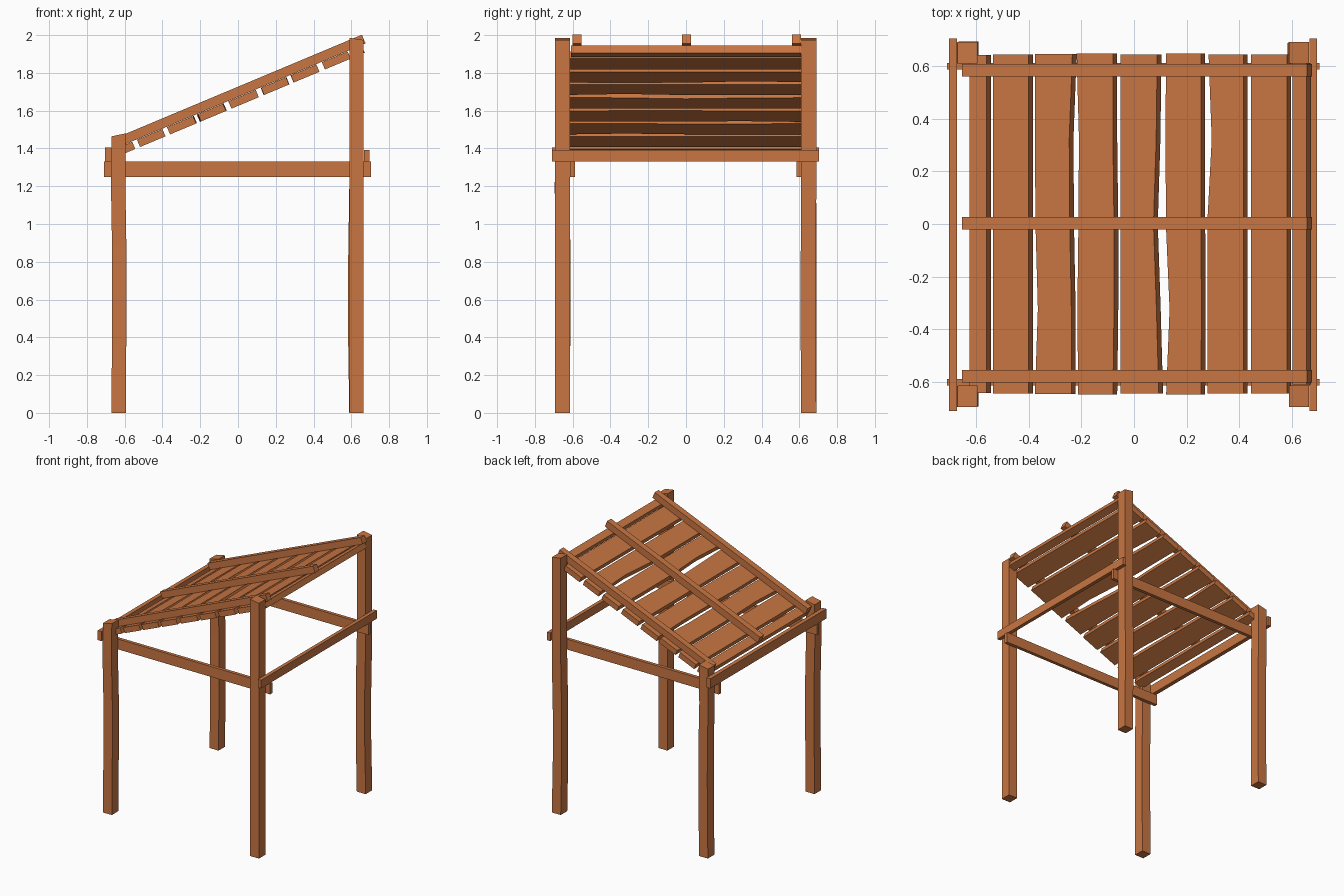
import bpy, bmesh, math

if "Cube" in bpy.data.objects:
    bpy.data.objects.remove(bpy.data.objects["Cube"])

wood = bpy.data.materials.new("wood")
wood.diffuse_color = (0.58, 0.18, 0.055, 1)
wood.use_nodes = True
wood.node_tree.nodes["Principled BSDF"].inputs["Base Color"].default_value = wood.diffuse_color

SLOPE = math.radians(22.75)
C, S, T = math.cos(SLOPE), math.sin(SLOPE), math.tan(SLOPE)


def loft(name, sections):
    """Solid timber through a list of four-corner cross sections."""
    bm = bmesh.new()
    rings = [[bm.verts.new(p) for p in sec] for sec in sections]
    for a, b in zip(rings, rings[1:]):
        for i in range(4):
            j = (i + 1) % 4
            bm.faces.new((a[i], a[j], b[j], b[i]))
    bm.faces.new(rings[0][::-1])
    bm.faces.new(rings[-1])
    bmesh.ops.recalc_face_normals(bm, faces=bm.faces)
    me = bpy.data.meshes.new(name)
    bm.to_mesh(me)
    bm.free()
    me.materials.append(wood)
    ob = bpy.data.objects.new(name, me)
    bpy.context.collection.objects.link(ob)
    return ob


def box(name, x0, x1, y0, y1, z0, z1):
    return loft(name, [[(x0, y0, z), (x1, y0, z), (x1, y1, z), (x0, y1, z)]
                       for z in (z0, z1)])


# Corner posts, slightly bowed, with gently uneven tops
def post(name, cx, cy, h, bow, tilt):
    secs = []
    for f, b in zip((0, 0.2, 0.4, 0.6, 0.8, 1), bow):
        x0, x1 = cx - 0.039 + b, cx + 0.037 + b
        y0, y1 = cy - 0.04 + b / 2, cy + 0.04 + b / 2
        k = tilt if f == 1 else 0
        z = f * h
        secs.append([(x0, y0, z - k), (x1, y0, z + k), (x1, y1, z + k), (x0, y1, z - k)])
    loft(name, secs)


for side, sy in (("front", -1), ("back", 1)):
    y = -0.654 if sy < 0 else 0.65
    post("low_post_" + side, -0.631, y, 1.472, (0, 0.002, 0.004, 0.003, -0.002, 0), 0.008)
    r = 0 if sy < 0 else -0.006
    post("high_post_" + side, 0.628, y, 1.98, (0, r, r, 0, 0, 0), -0.006)

# Side rails inside the posts, end rails outside them
box("side_rail_front", -0.71, 0.705, -0.614, -0.588, 1.25, 1.33)
box("side_rail_back", -0.71, 0.705, 0.586, 0.612, 1.25, 1.33)
box("end_rail_low", -0.703, -0.671, -0.71, 0.705, 1.33, 1.405)
box("end_rail_high", 0.667, 0.695, -0.71, 0.705, 1.33, 1.393)


# Sloping roof: a section lying under the roof line at depth d, thickness t
def slope_corners(x0, x1, y, d, t):
    def pt(x, depth):
        return (x + depth * S, y, 1.727 + x * T - depth * C)
    # x values refer to the board's own top face
    x0, x1 = x0 - d * S, x1 - d * S
    return [pt(x0, d), pt(x1, d), pt(x1, d + t), pt(x0, d + t)]


# Three rafters on top of the planks
for name, y in (("rafter_front", -0.578), ("rafter_middle", 0.003), ("rafter_back", 0.584)):
    loft(name, [slope_corners(-0.653, 0.656, y + e, 0, 0.05) for e in (-0.024, 0.024)])

# Planks: left edge, right edge, half length, left waviness, right waviness
Z5 = (0, 0, 0, 0, 0)
planks = [
    (-0.625, -0.560, 0.642, Z5, Z5),
    (-0.535, -0.400, 0.643, Z5, Z5),
    (-0.376, -0.240, 0.645, (0, 0.011, 0.002, 0, 0), (0.002, 0.002, -0.004, -0.006, 0.006)),
    (-0.215, -0.080, 0.648, (0.003, 0, 0.004, 0.006, -0.003), (0, 0.004, 0.004, 0, 0)),
    (-0.051, 0.084, 0.644, Z5, (0.010, 0.001, -0.010, 0, 0.004)),
    (0.122, 0.254, 0.648, (0, 0.013, -0.001, -0.002, -0.001), (0, 0.002, 0, 0, 0)),
    (0.279, 0.415, 0.644, (0, 0, -0.001, 0.016, 0.004), Z5),
    (0.444, 0.580, 0.644, Z5, Z5),
    (0.602, 0.655, 0.610, Z5, Z5),
]
for n, (x0, x1, h, wl, wr) in enumerate(planks, 1):
    loft("roof_plank_%d" % n,
         [slope_corners(x0 + a, x1 + b, h * f, 0.052, 0.042)
          for f, a, b in zip((-1, -0.5, 0, 0.5, 1), wl, wr)])
